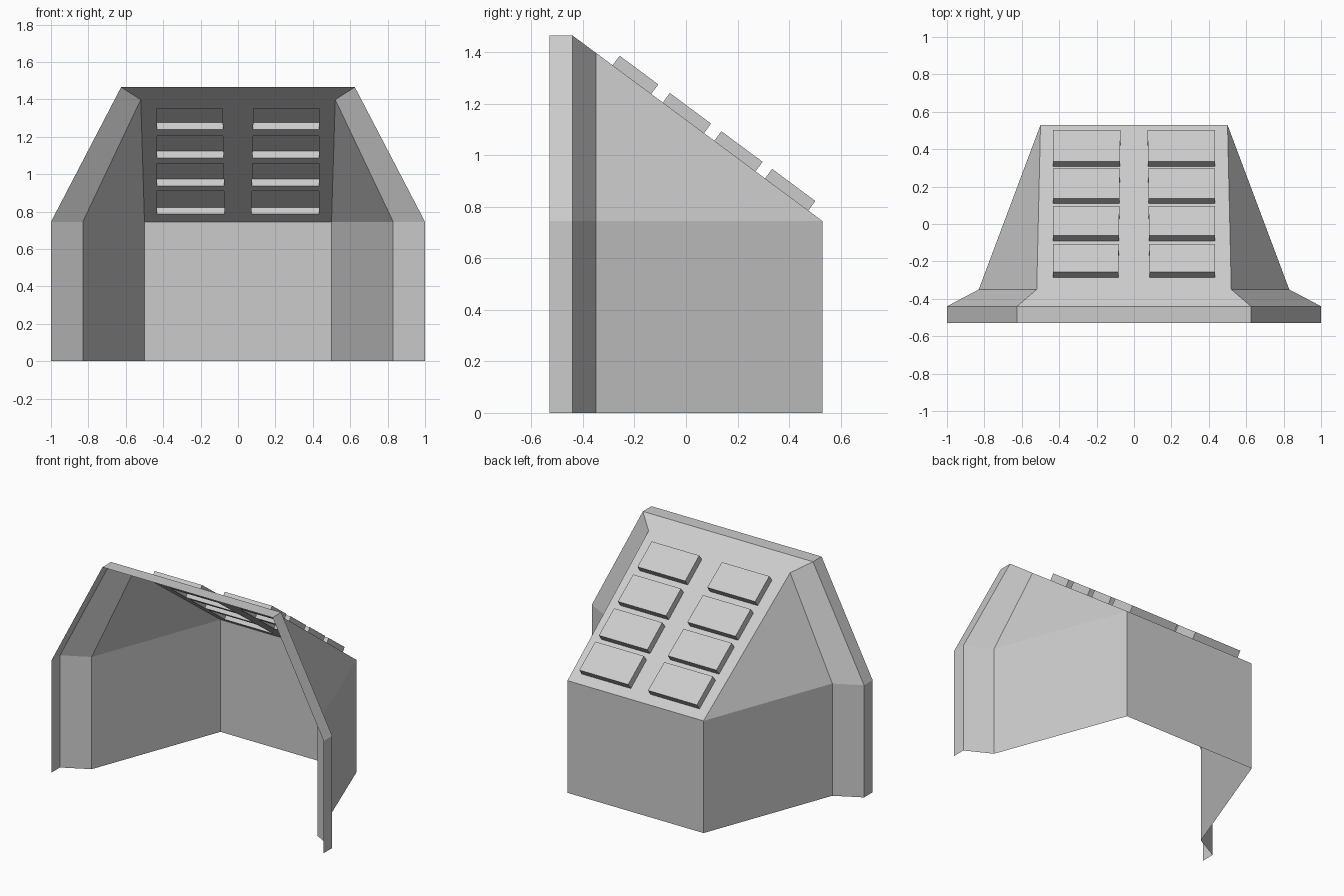
import bpy
import bmesh
from mathutils import Vector

cube = bpy.data.objects.get("Cube")
if cube:
    bpy.data.objects.remove(cube, do_unlink=True)

grey = bpy.data.materials.new("light grey")
grey.use_nodes = True
grey.diffuse_color = (0.6, 0.6, 0.6, 1)
grey.node_tree.nodes["Principled BSDF"].inputs["Base Color"].default_value = (0.6, 0.6, 0.6, 1)

BACK, EAVE, RIDGE, CREST = 0.53, 0.745, 1.465, -0.44
SLOPE = (RIDGE - EAVE) / (BACK - CREST)
NORMAL = Vector((0, SLOPE, 1)).normalized()


def roof_z(y):
    return min(RIDGE, EAVE + SLOPE * (BACK - y))


def mirrored_part(name, faces):
    """Make an object from the left-hand faces and mirror it across x = 0."""
    bm = bmesh.new()
    for face in faces:
        bm.faces.new([bm.verts.new(p) for p in face])
    bmesh.ops.remove_doubles(bm, verts=bm.verts, dist=0.0005)
    mesh = bpy.data.meshes.new(name)
    bm.to_mesh(mesh)
    bm.free()
    mesh.materials.append(grey)
    obj = bpy.data.objects.new(name, mesh)
    bpy.context.collection.objects.link(obj)
    mirror = obj.modifiers.new("mirror", "MIRROR")
    mirror.use_axis[0] = True
    return obj


# Upright walls: open plan from the back centre round to the front lip
plan = [(0, BACK), (0.5, BACK), (0.83, -0.35), (1, CREST), (1, -0.53)]
mirrored_part("lower_walls", [
    [(*p, 0), (*p, EAVE), (*q, EAVE), (*q, 0)] for p, q in zip(plan, plan[1:])])

# Leaning walls between the uprights and the roof edge
crown = [(0.5, BACK), (0.52, -0.35), (0.625, CREST), (0.625, -0.53)]
eave = [Vector((x, y, EAVE)) for x, y in plan[1:]]
edge = [Vector((x, y, roof_z(y))) for x, y in crown]
leaning = [[eave[0], edge[1], eave[1]]]
for i in (1, 2):
    leaning.append([eave[i], edge[i], edge[i + 1], eave[i + 1]])
mirrored_part("leaning_walls", leaning)

# Sloping roof with four vent openings on each side
vents = [(-0.285, -0.135), (-0.09, 0.07), (0.11, 0.27), (0.307, 0.475)]
rows = [-0.53, CREST, -0.35] + [y for vent in vents for y in vent] + [BACK]


def roof_row(y):
    t = (BACK - y) / (BACK + 0.35)
    rim = 0.625 if y <= CREST else 0.5 + 0.02 * t
    return [Vector((x, y, roof_z(y))) for x in (0, 0.072 + 0.012 * t, 0.432, rim)]


roof, hoods = [], []
for y0, y1 in zip(rows, rows[1:]):
    a, b = roof_row(y0), roof_row(y1)
    for c in range(3):
        cell = [a[c], a[c + 1], b[c + 1], b[c]]
        if c == 1 and (y0, y1) in vents:
            # Raised hood: four sides and a lid over the opening
            lid = [p + NORMAL * 0.046 for p in cell]
            hoods.append(lid)
            for i in range(4):
                j = (i + 1) % 4
                hoods.append([cell[i], cell[j], lid[j], lid[i]])
        else:
            roof.append(cell)
mirrored_part("roof", roof)
mirrored_part("vent_hoods", hoods)
